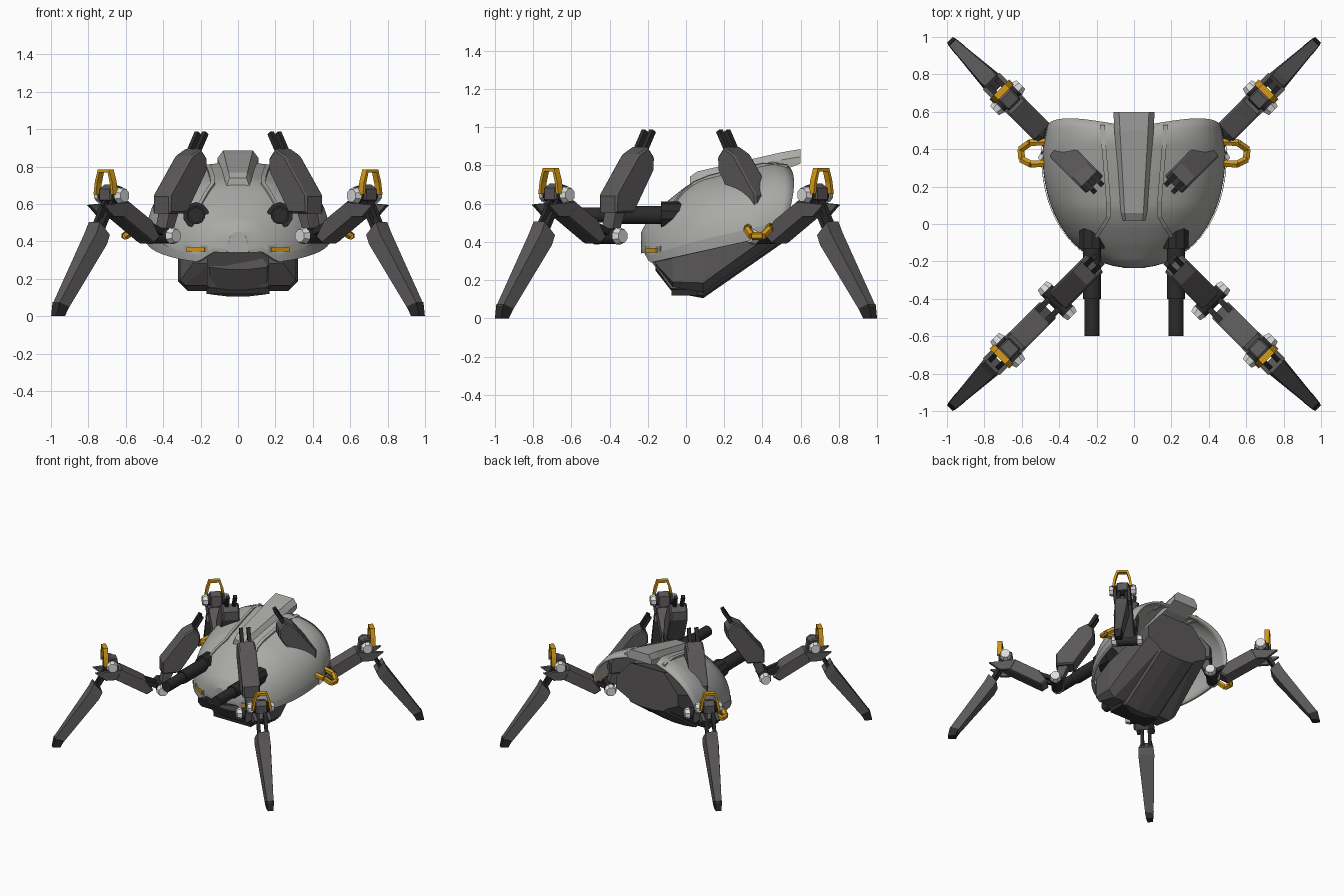
import bpy, bmesh, math
from mathutils import Vector, Matrix

if "Cube" in bpy.data.objects:
    bpy.data.objects.remove(bpy.data.objects["Cube"])


def material(name, r, g, b):
    m = bpy.data.materials.new(name)
    m.diffuse_color = (r, g, b, 1)
    m.use_nodes = True
    m.node_tree.nodes["Principled BSDF"].inputs["Base Color"].default_value = m.diffuse_color
    return m


SHELL = material("shell_grey", .40, .40, .385)
TRIM = material("trim_grey", .33, .33, .32)
DARK = material("dark_grey", .105, .097, .102)
BLACK = material("black", .024, .024, .025)
WHITE = material("pale_metal", .72, .72, .72)
GOLD = material("gold", .66, .32, .008)


def make(name, verts, faces, mat, M=None, smooth=False):
    bm = bmesh.new()
    vs = [bm.verts.new(v) for v in verts]
    for f in faces:
        bm.faces.new([vs[i] for i in f])
    bmesh.ops.remove_doubles(bm, verts=bm.verts, dist=1e-5)
    bmesh.ops.recalc_face_normals(bm, faces=bm.faces)
    me = bpy.data.meshes.new(name)
    if M:
        bm.transform(M)
    bm.to_mesh(me)
    bm.free()
    me.materials.append(mat)
    ob = bpy.data.objects.new(name, me)
    bpy.context.collection.objects.link(ob)
    if smooth:
        bpy.context.view_layer.objects.active = ob
        for o in bpy.context.selected_objects:
            o.select_set(False)
        ob.select_set(True)
        bpy.ops.object.shade_smooth_by_angle(angle=math.radians(35))
    return ob


def loft(name, rings, mat, M=None, closed=True, smooth=False):
    """Skin equal-length rings; closed rings are capped."""
    n = len(rings[0])
    faces = []
    for i in range(len(rings) - 1):
        for j in range(n if closed else n - 1):
            k = (j + 1) % n
            faces.append((i * n + j, i * n + k, (i + 1) * n + k, (i + 1) * n + j))
    if closed:
        faces += [tuple(range(n)), tuple(range((len(rings) - 1) * n, len(rings) * n))]
    return make(name, [p for r in rings for p in r], faces, mat, M, smooth)


def prism(name, profile, hw, mat, M=None, bevel=.012):
    """Side profile (x, z) extruded across y with chamfered flanks."""
    c = [sum(p[i] for p in profile) / len(profile) for i in (0, 1)]
    inner = []
    for x, z in profile:
        d = max(math.hypot(x - c[0], z - c[1]), .001)
        f = max(0, 1 - bevel / d)
        inner.append((c[0] + (x - c[0]) * f, c[1] + (z - c[1]) * f))
    rings = [[(x, y, z) for x, z in pr] for pr, y in
             ((inner, -hw), (profile, -hw + bevel), (profile, hw - bevel), (inner, hw))]
    return loft(name, rings, mat, M)


def rod(name, p, q, r, mat, M=None, sides=4, r2=None, smooth=False):
    p, q = Vector(p), Vector(q)
    rot = (q - p).to_track_quat('Z', 'Y')
    rings = []
    for c, rad in ((p, r), (q, r2 or r)):
        rings.append([c + rot @ Vector((rad * math.cos(a), rad * math.sin(a), 0))
                      for a in (math.tau * (i + .5) / sides for i in range(sides))])
    return loft(name, rings, mat, M, smooth=smooth)


# ---- hull shape functions ----
N = 2.3
TOP = [(-.235, .45), (-.2, .515), (-.1, .61), (0, .69), (.08, .735),
       (.3, .79), (.47, .825), (.55, .80)]


def hull_w(y):
    if y > .4:
        return .49 - .025 * (y - .4) / .15
    t = max(.004, (y + .235) / .635)
    return .49 * (1 - (1 - t) ** 2.2) ** (1 / 2.2)


def hull_base(y):
    return .29 + .22 * (y + .19) + .06 * min(1, max(0, (-.19 - y) / .03))


def hull_top(y):
    for (a, za), (b, zb) in zip(TOP, TOP[1:]):
        if y <= b:
            return za + (zb - za) * (y - a) / (b - a)
    return TOP[-1][1]


def hull_z(x, y):
    f = max(0, 1 - abs(x / hull_w(y)) ** N)
    return hull_base(y) + (hull_top(y) - hull_base(y)) * f ** (1 / N)


def hull_y(x, z):
    a, b = -.235, .2
    for _ in range(30):
        m = (a + b) / 2
        inside = abs(x) < hull_w(m) and hull_z(x, m) > z
        a, b = (a, m) if inside else (m, b)
    return a


def section(y, a0, a1, n, grow=1.0):
    pts = []
    rear = min(1, max(0, (y - .35) / .2))
    for i in range(n + 1):
        a = a0 + (a1 - a0) * i / n
        c, s = math.cos(a), max(0, math.sin(a))
        x = hull_w(y) * math.copysign(abs(c) ** (2 / N), c) * grow
        # the rear rim bulges at mid height
        yy = y + rear * (.045 * abs(math.sin(2 * a)) - .03)
        pts.append((x, yy, hull_base(y) + (hull_top(y) - hull_base(y)) * s ** (2 / N)))
    return pts


# ---- shell ----
YS = [-.235 + .785 * (i / 30) ** 1.7 for i in range(31)]
shell = loft("hull_shell", [section(y, 0, math.pi, 36) for y in YS], SHELL, closed=False, smooth=True)
mod = shell.modifiers.new("thickness", 'SOLIDIFY')
mod.thickness = .018
mod.offset = -1
nose = section(-.235, 0, math.pi, 36)
loft("nose_plate", [nose, [(x, y + .015, z) for x, y, z in nose]], SHELL)
for s in (1, -1):
    a = 0 if s > 0 else math.pi
    skirt = [section(y, a, a + s * .12, 4, 1.015) for y in YS]
    loft("hull_skirt", skirt, TRIM, closed=False, smooth=True)

# ---- top fin, with a narrower upper face ----
loft("top_fin", [[(-w, y, lo), (-w, y, hi - .04), (-t, y, hi), (t, y, hi), (w, y, hi - .04), (w, y, lo)]
                 for y, w, t, lo, hi in ((.02, .06, .045, .67, .74), (.06, .07, .05, .69, .768),
                                         (.5, .105, .075, .77, .868), (.6, .11, .08, .81, .885))], SHELL)

# ---- raised rails along the shell ----
for s in (1, -1):
    path = [(.17, .53), (.16, .4), (.147, .25), (.137, .12), (.135, .04), (.17, -.02), (.21, -.08)]
    rings = []
    for x, y in path:
        a, b = s * (x - .012), s * (x + .012)
        rings.append([(a, y, hull_z(a, y) - .02), (a, y, hull_z(a, y) + .014),
                      (b, y, hull_z(b, y) + .014), (b, y, hull_z(b, y) - .02)])
    loft("hull_rail", rings, SHELL)

# ---- belly and keel ----
rings, keel = [], []
for y, hw, bw, zb, zs, mid, top in ((-.16, .24, .16, .28, .285, .32, .36), (-.07, .31, .28, .165, .19, .35, .42),
                                    (.09, .32, .27, .135, .185, .42, .55), (.50, .28, .16, .42, .48, .57, .72)):
    half = [(bw, zb), (hw, zs), (hw, mid), (.15, top)]
    rings.append([(x, y, z) for x, z in half] + [(-x, y, z) for x, z in reversed(half)])
    k = [(.05, zb - .03), (.15, zb - .018), (.165, zb), (.165, zb + .06)]
    keel.append([(x, y, z) for x, z in k] + [(-x, y, z) for x, z in reversed(k)])
loft("belly", rings, DARK)
loft("belly_keel", keel, DARK)
loft("keel_strip", [[(-.168, y, .118), (-.168, y, .15), (.168, y, .15), (.168, y, .118)]
                    for y in (-.075, .06)], BLACK)
loft("chin_block", [[(-.165, y + .11, .155), (-.165, y, .31), (-.12, y, .365),
                     (.12, y, .365), (.165, y, .31), (.165, y + .11, .155)] for y in (-.19, -.05)], DARK)

for s in (1, -1):
    # ---- guns ----
    x, z = s * .225, .54
    rod("gun_socket", (x, -.13, z), (x, .02, z), .07, BLACK, sides=10)
    rod("gun_sleeve", (x, -.40, z), (x, -.1, z), .05, BLACK, sides=12, smooth=True)
    rod("gun_barrel", (x, -.60, z), (x, -.38, z), .041, BLACK, sides=16, smooth=True)
    # ---- front lamps in raised frames ----
    for nm, x0, x1, off, h, mat in (("lamp_frame", .16, .29, .003, .022, TRIM),
                                    ("lamp", .175, .27, .010, .012, GOLD)):
        ends = [Vector((s * xx, hull_y(xx, .355), .355)) for xx in (x0, x1)]
        out = Vector((s * .5, -.86, 0))
        loft(nm, [[e + out * o + Vector((0, 0, v)) for o, v in
                   ((off, -h), (off, h), (-.03, h), (-.03, -h))] for e in ends], mat)
    # ---- side handles ----
    pts = [(s * a, b, c) for a, b, c in
           ((.46, .44, .48), (.555, .435, .465), (.605, .40, .43), (.60, .345, .43),
            (.55, .32, .465), (.46, .325, .475))]
    for p, q in zip(pts, pts[1:]):
        rod("side_handle", p, q, .021, GOLD, None, 6)

# ---- four identical legs, modelled outward along +x ----
for i in range(4):
    M = Matrix.Rotation(math.radians(45 + 90 * i), 4, 'Z')
    # hip pod leaning inward, with twin prongs
    prism("hip_pod", [(.58, .55), (.45, .55), (.295, .78), (.295, .845), (.34, .895), (.41, .86), (.58, .64)],
          .066, DARK, M)
    prism("pod_link_block", [(.56, .57), (.48, .57), (.53, .45), (.59, .45)], .04, DARK, M, .006)
    for v in (-.028, .028):
        rod("pod_prong", (.36, v, .84), (.275, v, .98), .019, BLACK, M)
        rod("thigh_link", (.58, v * 1.3, .435), (.74, v * 1.3, .50), .022, BLACK, M)
        rod("shin_link", (.965, v, .63), (1.07, v, .45), .018, BLACK, M)
    # lower and upper joints with pale caps
    for nm, x, z, h, r in (("hip_joint", .58, .43, .08, .042), ("knee_joint", .955, .645, .065, .04)):
        rod(nm, (x, -h, z), (x, h, z), r, BLACK, M, 12, smooth=True)
        for s in (1, -1):
            rod(nm + "_cap", (x, s * h, z), (x, s * (h + .034), z), .047, WHITE, M, 8, .036)
    # thigh with pointed shields past the knee
    prism("thigh", [(.645, .42), (.70, .51), (.88, .615), (.95, .60), (.98, .56), (.93, .53), (.69, .39)],
          .062, DARK, M)
    for s in (1, -1):
        S = M @ Matrix.Translation((0, s * .052, 0))
        prism("knee_shield", [(.88, .61), (1.08, .595), (1.0, .53), (.92, .53)], .012, DARK, S, .003)
    prism("knee_block", [(.90, .61), (.91, .69), (.97, .705), (1.01, .68), (1.01, .62)], .045, DARK, M, .008)
    # gold hoop above the knee
    hoop = [(-.075, .65), (-.064, .72), (-.042, .785), (.042, .785), (.064, .72), (.075, .65)]
    rings = []
    for xx, k in ((.982, 1), (1.018, 1), (1.018, .75), (.982, .75)):
        rings.append([(xx, v * k, .65 + (z - .65) * (1 if k == 1 else .87)) for v, z in hoop])
    loft("knee_hoop", [list(r) for r in zip(*rings)], GOLD, M)
    # tapered shin and dark foot
    loft("shin", [[(a, -w, za), (a, w, za), (b, w * .75, zb), (b, -w * .75, zb)]
                  for a, za, b, zb, w in ((1.025, .435, 1.085, .505, .056), (1.05, .385, 1.115, .445, .06),
                                          (1.315, .04, 1.378, .065, .032))], DARK, M)
    loft("foot", [[(a, -w, za), (a, w, za), (b, w * .8, zb), (b, -w * .8, zb)]
                  for a, za, b, zb, w in ((1.31, .05, 1.375, .075, .034), (1.335, 0, 1.392, 0, .026))], BLACK, M)
